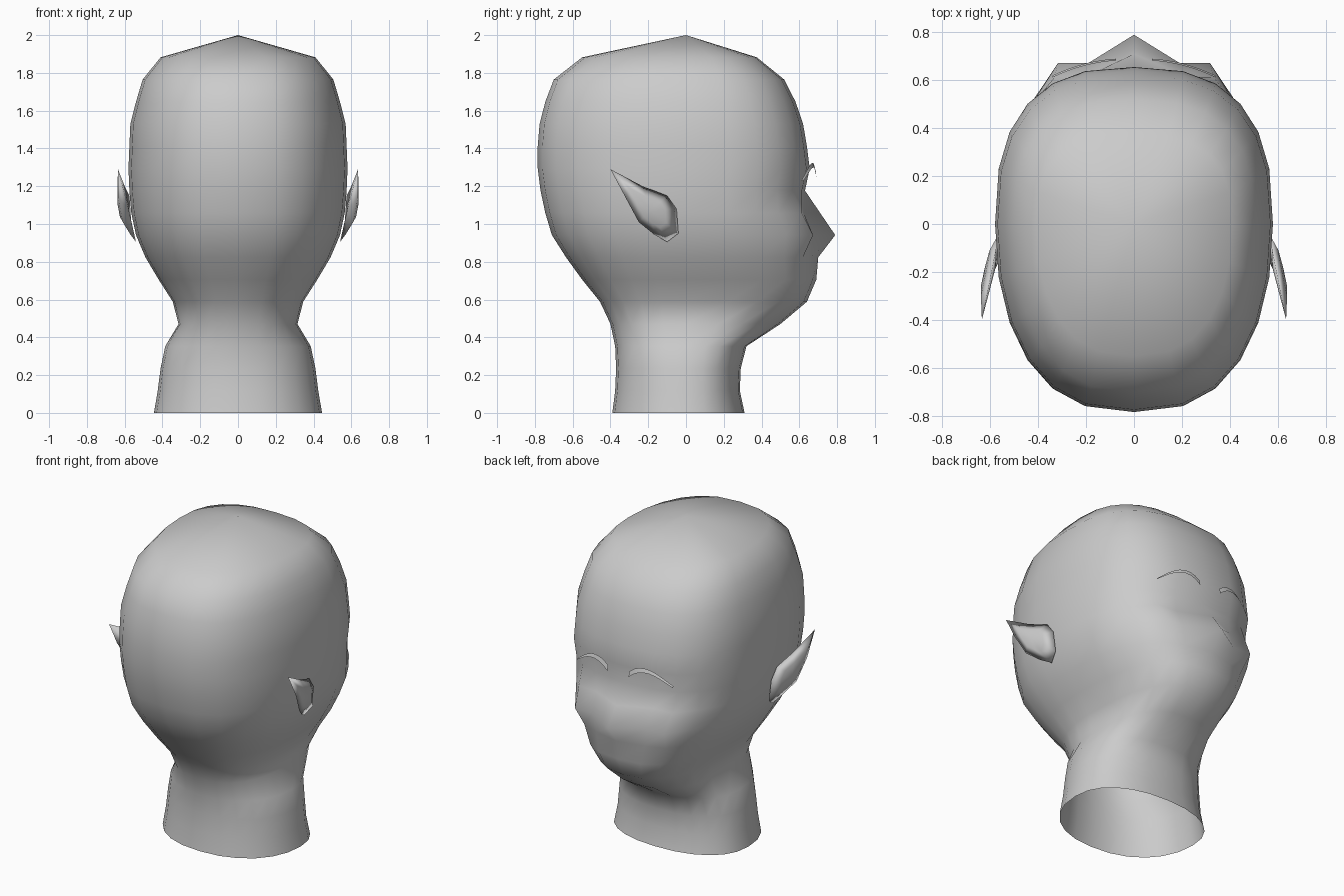
import bpy
import math
from mathutils import Vector

default = bpy.data.objects.get("Cube")
if default:
    bpy.data.objects.remove(default, do_unlink=True)

# One plain grey for everything
grey = bpy.data.materials.new("plain_grey")
grey.use_nodes = True
grey.diffuse_color = (0.6, 0.6, 0.6, 1)
grey.node_tree.nodes["Principled BSDF"].inputs["Base Color"].default_value = (0.6, 0.6, 0.6, 1)


def make_object(name, verts, faces):
    mesh = bpy.data.meshes.new(name)
    mesh.from_pydata(verts, [], faces)
    mesh.materials.append(grey)
    mesh.shade_smooth()
    obj = bpy.data.objects.new(name, mesh)
    bpy.context.collection.objects.link(obj)
    return obj


def power(value, exponent):
    return math.copysign(abs(value) ** exponent, value)


# Head and neck: rings from crown to neck opening (half width, face y, back y)
SIDES = 24
STEP = 2 / 17
rings = [
    (0.41, 0.375, -0.55), (0.505, 0.52, -0.70), (0.54, 0.58, -0.745),
    (0.57, 0.62, -0.775), (0.575, 0.64, -0.785), (0.58, 0.655, -0.785),
    (0.575, 0.63, -0.77), (0.565, 0.64, -0.745), (0.54, 0.69, -0.71),
    (0.49, 0.68, -0.635), (0.42, 0.69, -0.55), (0.345, 0.64, -0.455),
    (0.315, 0.50, -0.40), (0.385, 0.32, -0.375), (0.41, 0.29, -0.37),
    (0.425, 0.285, -0.375), (0.445, 0.31, -0.39),
]
# Extra depth of the nose and cheeks: ring -> columns away from the middle
bumps = {7: (0.07, 0, 0.04), 8: (0.10, 0, 0.055), 9: (0.02, 0, 0.01)}

verts, faces = [(0, 0, 2)], []
for r, (half, front, back) in enumerate(rings):
    z = 2 - STEP * (r + 1)
    neck = r > 12
    for i in range(SIDES):
        a = math.tau * i / SIDES
        s, c = math.sin(a), math.cos(a)
        x = half * power(s, 0.9 if neck else 0.77)
        if c > 0:
            y = front * power(c, 0.85 if neck else 0.77)
        else:
            y = -back * power(c, 0.93)
        column = min(i, SIDES - i)
        if r in bumps and column < 3:
            y += bumps[r][column]
        verts.append((x, y, z))
for i in range(SIDES):
    j = (i + 1) % SIDES
    faces.append((0, 1 + j, 1 + i))
    for r in range(len(rings) - 1):
        a, b = 1 + r * SIDES, 1 + (r + 1) * SIDES
        faces.append((a + i, a + j, b + j, b + i))
make_object("head", verts, faces)

# Pointed ears: rim, raised outer ring and a shallow inner side
rim = [
    (0.635, -0.40, 1.29), (0.60, -0.23, 1.20), (0.575, -0.10, 1.15),
    (0.57, -0.05, 1.08), (0.56, -0.04, 0.95), (0.54, -0.10, 0.905),
    (0.57, -0.17, 0.945), (0.61, -0.25, 1.01), (0.635, -0.32, 1.14),
]


def make_ear(name, side):
    n = len(rim)
    middle = sum((Vector(p) for p in rim), Vector()) / n
    outer = [Vector(p).lerp(middle, 0.45) + Vector((0.025, 0, 0)) for p in rim]
    pts = [Vector(p) for p in rim] + outer
    pts += [middle + Vector((0.035, 0, 0)), middle - Vector((0.01, 0, 0))]
    ear = []
    for i in range(n):
        j = (i + 1) % n
        ear += [(i, i + n, j + n, j), (i + n, 2 * n, j + n), (i, j, 2 * n + 1)]
    if side > 0:
        ear = [f[::-1] for f in ear]
    make_object(name, [(p.x * side, p.y, p.z) for p in pts],
                [f[::-1] for f in ear])


# Eyebrows: thin arched ribbons tapering to the outer end
def make_brow(name, side):
    pts, quads = [], []
    count = 8
    for i in range(count + 1):
        t = i / count
        x = 0.075 + 0.265 * t
        y = 0.69 - 0.015 * t - 0.055 * t * t
        z = 1.25 + 0.06 * math.sin(math.pi * t ** 0.85) - 0.025 * t
        width = 0.035 * (1 - 0.8 * t)
        pts += [(x * side, y, z), (x * side, y - 0.008, z + width)]
        if i:
            k = 2 * i
            quad = (k - 2, k - 1, k + 1, k)
            quads.append(quad if side > 0 else quad[::-1])
    make_object(name, pts, quads)


for label, side in (("left", 1), ("right", -1)):
    make_ear(label + "_ear", side)
    make_brow(label + "_eyebrow", side)
